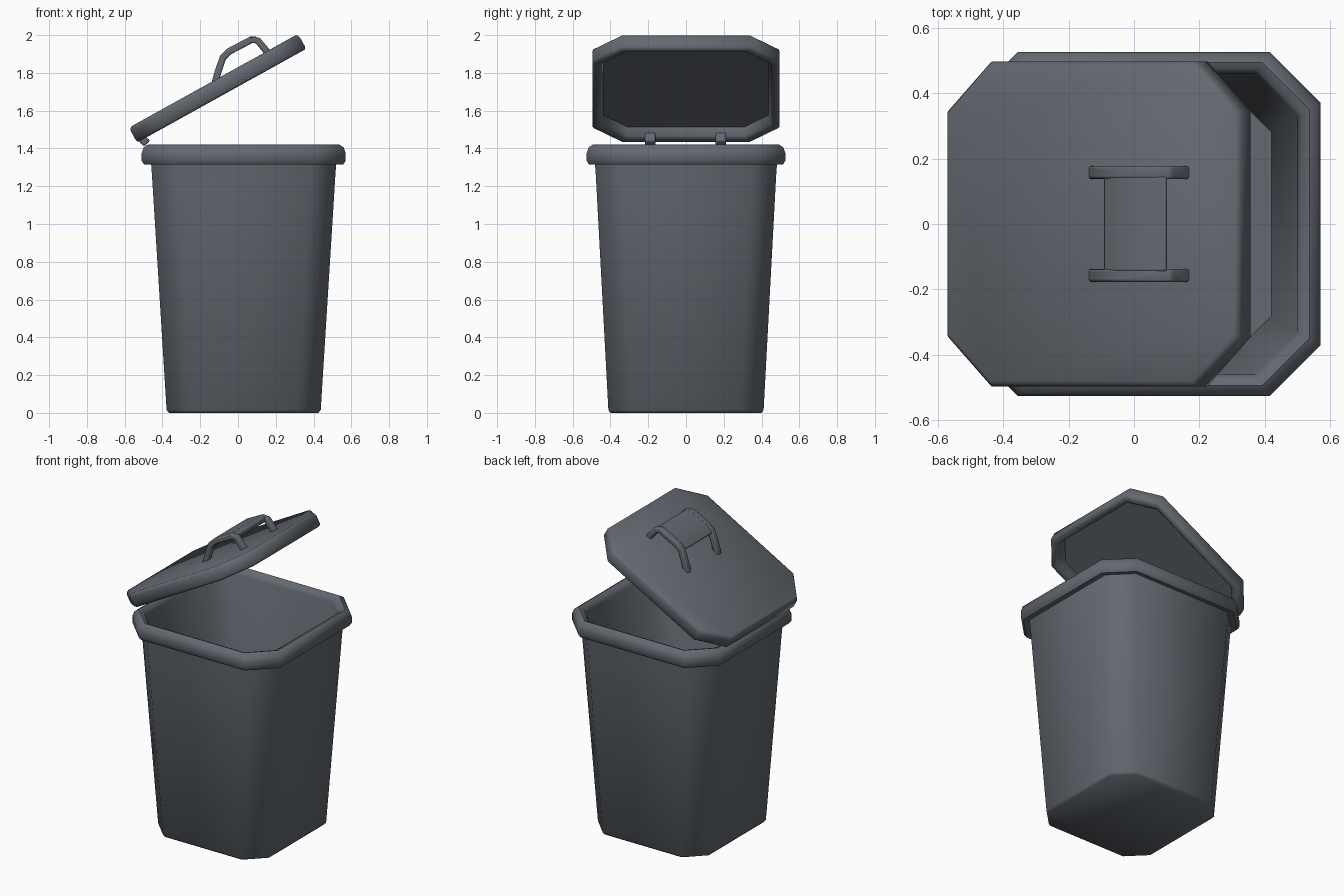
import bpy, bmesh, math
from mathutils import Matrix, Vector

if "Cube" in bpy.data.objects:
    bpy.data.objects.remove(bpy.data.objects["Cube"])

plastic = bpy.data.materials.new("slate grey plastic")
plastic.diffuse_color = (0.125, 0.142, 0.164, 1)
plastic.use_nodes = True
plastic.node_tree.nodes["Principled BSDF"].inputs["Base Color"].default_value = plastic.diffuse_color
TILT = math.radians(29)
LID = Matrix.Translation((-0.13, 0, 1.758)) @ Matrix.Rotation(-TILT, 4, 'Y')


def finish(bm, name, matrix=Matrix(), bevel=0, angle=50):
    bmesh.ops.recalc_face_normals(bm, faces=bm.faces)
    me = bpy.data.meshes.new(name)
    bm.to_mesh(me)
    bm.free()
    me.materials.append(plastic)
    ob = bpy.data.objects.new(name, me)
    bpy.context.collection.objects.link(ob)
    ob.matrix_world = matrix
    if bevel:
        m = ob.modifiers.new("soft edges", 'BEVEL')
        m.width, m.segments = bevel, 2
    bpy.ops.object.select_all(action='DESELECT')
    ob.select_set(True)
    bpy.context.view_layer.objects.active = ob
    bpy.ops.object.shade_smooth_by_angle(angle=math.radians(angle))
    return ob


def octagon_loft(rings):
    """Skin a stack of chamfered rectangles (half x, half y, chamfer, z), capped at both ends."""
    bm = bmesh.new()
    loops = []
    for hx, hy, c, z in rings:
        pts = [(hx, hy - c), (hx - c, hy), (c - hx, hy), (-hx, hy - c),
               (-hx, c - hy), (c - hx, -hy), (hx - c, -hy), (hx, c - hy)]
        loops.append([bm.verts.new((x, y, z)) for x, y in pts])
    for a, b in zip(loops, loops[1:]):
        for i in range(8):
            j = (i + 1) % 8
            bm.faces.new((a[i], a[j], b[j], b[i]))
    bm.faces.new(loops[0])
    bm.faces.new(loops[-1])
    return bm


def strip(path, thick, y0, y1):
    """Bar following an xz path, spanning y0..y1."""
    bm = bmesh.new()
    pts = [Vector(p) for p in path]
    rows = []
    for i, p in enumerate(pts):
        t = (pts[min(i + 1, len(pts) - 1)] - pts[max(i - 1, 0)]).normalized()
        n = Vector((-t.y, t.x)) * thick / 2
        a, b = p + n, p - n
        rows.append([bm.verts.new(v) for v in
                     ((a.x, y0, a.y), (a.x, y1, a.y), (b.x, y1, b.y), (b.x, y0, b.y))])
    for a, b in zip(rows, rows[1:]):
        for i in range(4):
            j = (i + 1) % 4
            bm.faces.new((a[i], a[j], b[j], b[i]))
    bm.faces.new(rows[0])
    bm.faces.new(rows[-1])
    return bm


# Tapered hollow bin with rolled rim
finish(octagon_loft([
    (0.395, 0.40, 0.115, 0.0), (0.408, 0.411, 0.12, 0.015),
    (0.485, 0.477, 0.13, 1.25), (0.49, 0.482, 0.13, 1.32),
    (0.527, 0.514, 0.15, 1.315), (0.54, 0.526, 0.155, 1.335),
    (0.54, 0.526, 0.155, 1.375), (0.53, 0.516, 0.152, 1.405),
    (0.507, 0.494, 0.145, 1.42), (0.482, 0.472, 0.135, 1.41),
    (0.47, 0.46, 0.13, 1.38), (0.39, 0.39, 0.11, 0.04)]),
    "bin_body", Matrix.Translation((0.03, 0, 0)))

# Tilted lid, hollow underneath
finish(octagon_loft([
    (0.496, 0.480, 0.145, 0.0), (0.507, 0.491, 0.15, -0.008),
    (0.512, 0.496, 0.15, -0.022), (0.512, 0.496, 0.15, -0.078),
    (0.503, 0.487, 0.148, -0.09), (0.475, 0.460, 0.14, -0.09),
    (0.462, 0.447, 0.135, -0.078), (0.452, 0.437, 0.13, -0.03)]),
    "lid", LID)

# Handle: two bent brackets joined by a grip plate
bracket = [(0.0, -0.015), (0.045, 0.03), (0.105, 0.085), (0.15, 0.096),
           (0.28, 0.093), (0.308, 0.075), (0.325, -0.015)]
for side, y in (("right", -0.157), ("left", 0.157)):
    finish(strip(bracket, 0.036, y - 0.02, y + 0.02), f"handle_bracket_{side}", LID, 0.008)
finish(strip([(0.10, 0.08), (0.15, 0.097), (0.28, 0.094), (0.306, 0.078)], 0.034, -0.145, 0.145),
       "handle_grip", LID, 0.006)

# Hinge tabs under the low edge of the lid
for side, y in (("right", -0.19), ("left", 0.185)):
    finish(strip([(-0.478, -0.06), (-0.476, -0.095), (-0.468, -0.12)], 0.045, y - 0.028, y + 0.028),
           f"hinge_tab_{side}", LID, 0.008)
